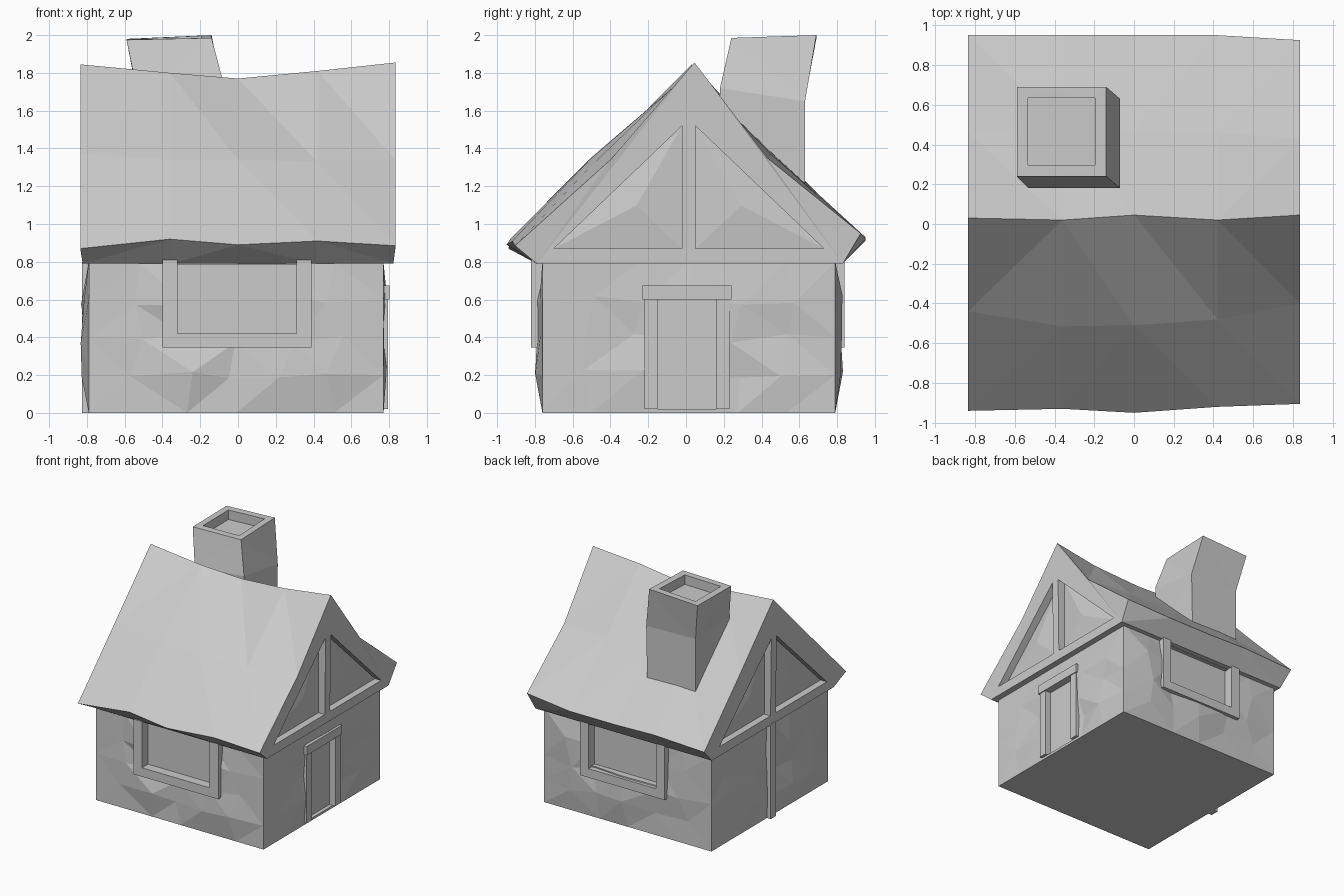
import bpy
import bmesh
import random
from mathutils import Vector

random.seed(4)

cube = bpy.data.objects.get("Cube")
if cube:
    bpy.data.objects.remove(cube, do_unlink=True)

# One plain grey for everything
GREY = (0.6, 0.6, 0.6, 1)
grey = bpy.data.materials.new("light grey")
grey.use_nodes = True
grey.diffuse_color = GREY
grey.node_tree.nodes["Principled BSDF"].inputs["Base Color"].default_value = GREY


def finish(bm, name):
    """Turn a bmesh into a flat-shaded grey object."""
    bmesh.ops.recalc_face_normals(bm, faces=bm.faces)
    mesh = bpy.data.meshes.new(name)
    bm.to_mesh(mesh)
    bm.free()
    mesh.materials.append(grey)
    ob = bpy.data.objects.new(name, mesh)
    bpy.context.collection.objects.link(ob)
    return ob


def box_bmesh(x, y, z):
    bm = bmesh.new()
    bmesh.ops.create_cube(bm, size=1)
    for v in bm.verts:
        v.co = [lim[int(c > 0)] for lim, c in zip((x, y, z), v.co)]
    return bm


def box(name, x, y, z):
    return finish(box_bmesh(x, y, z), name)


def loft(rings):
    """Closed solid through matching rings of points."""
    bm = bmesh.new()
    loops = [[bm.verts.new(p) for p in ring] for ring in rings]
    n = len(loops[0])
    for a, b in zip(loops, loops[1:]):
        for i in range(n):
            j = (i + 1) % n
            bm.faces.new((a[i], a[j], b[j], b[i]))
    caps = [bm.faces.new(loops[0]), bm.faces.new(loops[-1])]
    return bm, caps


def carve(ob, cutters):
    """Subtract the cutters from an object and discard them."""
    bpy.context.view_layer.objects.active = ob
    for c in cutters:
        c.hide_render = True
        mod = ob.modifiers.new("carve", 'BOOLEAN')
        mod.operation = 'DIFFERENCE'
        mod.solver = 'EXACT'
        mod.object = c
        bpy.ops.object.modifier_apply(modifier=mod.name)
        bpy.data.objects.remove(c, do_unlink=True)


# Walls: a gridded block with uneven plaster
X, Y, Z = (-0.79, 0.77), (-0.76, 0.79), (0, 0.8)
bm = box_bmesh(X, Y, Z)
for axis, (lo, hi), parts in ((0, X, 6), (1, Y, 6), (2, Z, 4)):
    for i in range(1, parts):
        co, no = Vector(), Vector()
        co[axis], no[axis] = lo + (hi - lo) * i / parts, 1
        bmesh.ops.bisect_plane(bm, geom=bm.verts[:] + bm.edges[:] + bm.faces[:],
                               plane_co=co, plane_no=no)
for v in bm.verts:
    sides = [(a, s) for a, lim in enumerate((X, Y, Z)) for s in (0, 1)
             if abs(v.co[a] - lim[s]) < 0.001]
    if len(sides) == 1 and sides[0][0] < 2:
        a, s = sides[0]
        bulge = 0.02 if (a, s) == (0, 1) else 0.045
        v.co[a] += (1 if s else -1) * random.uniform(-0.012, bulge)
        v.co[1 - a] += random.uniform(-0.05, 0.05)
        v.co.z += random.uniform(-0.03, 0.03)
bmesh.ops.triangulate(bm, faces=bm.faces[:])
walls = finish(bm, "walls")
carve(walls, [
    box("front_cutter", (-0.32, 0.31), (-1, -0.74), (0.42, 0.785)),
    box("back_cutter", (-0.31, 0.33), (0.76, 1), (0.43, 0.785)),
    box("door_cutter", (0.74, 1), (-0.15, 0.16), (0.02, 0.6)),
])

# Window frames: two posts and a sill on each long side
for side, y, shift in (("front", (-0.82, -0.74), 0), ("back", (0.76, 0.84), 0.01)):
    for label, x in (("left", (0.31, 0.39)), ("right", (-0.4, -0.32))):
        box(f"{side}_window_{label}_post", (x[0] + shift, x[1] + shift), y, (0.415, 0.81))
    box(f"{side}_window_sill", (-0.4 + shift, 0.39 + shift), y, (0.345, 0.42))

# Door frame
for label, y in (("front", (-0.22, -0.15)), ("back", (0.16, 0.23))):
    box(f"door_{label}_post", (0.74, 0.795), y, (0.02, 0.605))
box("door_lintel", (0.74, 0.803), (-0.23, 0.24), (0.6, 0.675))

# Timber post on the side without a door
box("side_post", (-0.825, -0.75), (-0.02, 0.05), (0, 0.8))

# Roof: sagging solid; per station x, front eave, front middle, ridge, back middle, back eave
stations = (
    (-0.835, (-0.94, 0.87), (-0.44, 1.37), (0.03, 1.845), (0.46, 1.40), (0.95, 0.91)),
    (-0.36, (-0.93, 0.92), (-0.515, 1.34), (0.02, 1.80), (0.48, 1.36), (0.95, 0.93)),
    (0, (-0.95, 0.89), (-0.51, 1.34), (0.045, 1.77), (0.47, 1.36), (0.95, 0.92)),
    (0.42, (-0.92, 0.91), (-0.48, 1.33), (0.02, 1.81), (0.46, 1.36), (0.95, 0.92)),
    (0.835, (-0.905, 0.885), (-0.40, 1.34), (0.045, 1.855), (0.43, 1.35), (0.925, 0.95)),
)
rings = []
for x, *top in stations:
    profile = [(-0.79, 0.79), *top, (0.83, 0.79)]
    rings.append([(x * (0.985 if z < 0.8 else 1), y, z) for y, z in profile])
bm, caps = loft(rings)
bmesh.ops.triangulate(bm, faces=bm.faces[:])
roof = finish(bm, "roof")

# Triangular gable recesses with an uneven back
cutters = []
for sx in (-1, 1):
    for inner, outer in ((-0.02, -0.70), (0.05, 0.73)):
        tri = ((outer, 0.87), (inner, 0.87), (inner, 1.52))
        bm, caps = loft([[(sx * x, y, z) for y, z in tri] for x in (0.765, 1)])
        poked = bmesh.ops.poke(bm, faces=caps[:1])
        poked["verts"][0].co.x += sx * 0.025
        cutters.append(finish(bm, "gable_cutter"))
carve(roof, cutters)

# Chimney: leaning shaft with a sunken top


def square(x0, x1, y0, y1, heights):
    return [(x, y, z) for (x, y), z in
            zip(((x0, y0), (x1, y0), (x1, y1), (x0, y1)), heights)]


bm, caps = loft([
    square(-0.53, -0.08, 0.19, 0.63, [1.15] * 4),
    square(-0.53, -0.07, 0.18, 0.63, [1.68, 1.72, 1.65, 1.66]),
    square(-0.59, -0.14, 0.24, 0.69, (1.975, 1.985, 2, 1.98)),
])
bmesh.ops.recalc_face_normals(bm, faces=bm.faces)
top = caps[1]
bmesh.ops.inset_region(bm, faces=[top], thickness=0.08)
well = bmesh.ops.extrude_face_region(bm, geom=[top])
bmesh.ops.translate(bm, vec=(0, 0, -0.08),
                    verts=[g for g in well["geom"] if isinstance(g, bmesh.types.BMVert)])
bmesh.ops.delete(bm, geom=[top], context='FACES_ONLY')
bmesh.ops.triangulate(bm, faces=bm.faces[:])
finish(bm, "chimney")
